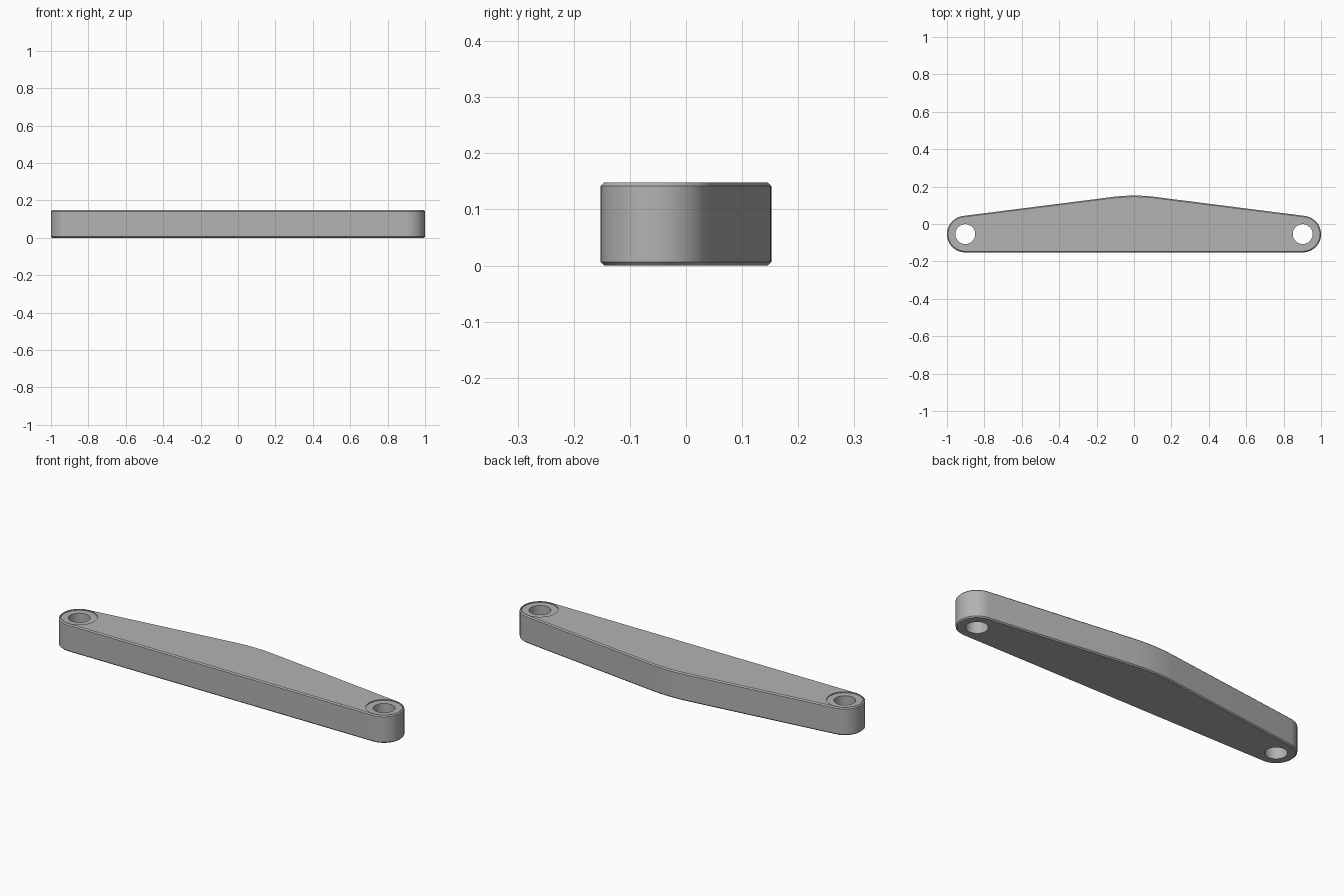
import bpy, bmesh
from math import sin, cos, pi, radians

if "Cube" in bpy.data.objects:
    bpy.data.objects.remove(bpy.data.objects["Cube"])

HEIGHT, CHAMFER = 0.148, 0.006
END_X, END_Y, END_R = 0.902, -0.054, 0.098
HOLE_R, RECESS_R, RECESS_DEPTH = 0.053, 0.088, 0.005
APEX_Y, CROWN_R, SLOPE = 0.152, 0.9, radians(7.25)

grey = bpy.data.materials.new("plain grey")
grey.use_nodes = True
colour = (0.45, 0.45, 0.45, 1)
grey.diffuse_color = colour
grey.node_tree.nodes["Principled BSDF"].inputs["Base Color"].default_value = colour


def arc(cx, cy, r, start, end, steps):
    angles = [start + (end - start) * i / steps for i in range(steps + 1)]
    return [(cx + r * cos(a), cy + r * sin(a)) for a in angles]


def cutter(name, x, radius, low, high):
    bpy.ops.mesh.primitive_cylinder_add(vertices=64, radius=radius, depth=high - low,
                                        location=(x, END_Y, (low + high) / 2))
    ob = bpy.context.object
    ob.name = name
    ob.hide_render = True
    ob.data.materials.append(grey)
    return ob


# Outline: rounded ends joined by a straight front and a crowned back
up = pi / 2
outline = arc(END_X, END_Y, END_R, -up, up - SLOPE, 32)
outline += arc(0, APEX_Y - CROWN_R, CROWN_R, up - SLOPE, up + SLOPE, 16)
outline += arc(-END_X, END_Y, END_R, up + SLOPE, 3 * up, 32)

# Arm body: extruded outline with chamfered rims
bm = bmesh.new()
base = bm.faces.new([bm.verts.new((x, y, 0)) for x, y in outline])
top = bmesh.ops.extrude_face_region(bm, geom=[base])
bmesh.ops.translate(bm, verts=[v for v in top["geom"] if isinstance(v, bmesh.types.BMVert)],
                    vec=(0, 0, HEIGHT))
bmesh.ops.recalc_face_normals(bm, faces=bm.faces)
rims = [e for e in bm.edges if abs(e.verts[0].co.z - e.verts[1].co.z) < 1e-6]
bmesh.ops.bevel(bm, geom=rims, offset=CHAMFER, segments=1, affect="EDGES")
mesh = bpy.data.meshes.new("link_arm")
bm.to_mesh(mesh)
bm.free()
mesh.materials.append(grey)
arm = bpy.data.objects.new("link_arm", mesh)
bpy.context.collection.objects.link(arm)

# Pin holes with a shallow round recess on top
cutters = []
for side, x in (("left", END_X), ("right", -END_X)):
    cutters.append(cutter(side + "_recess_cutter", x, RECESS_R, HEIGHT - RECESS_DEPTH, HEIGHT + 0.1))
    cutters.append(cutter(side + "_hole_cutter", x, HOLE_R, -0.1, HEIGHT + 0.2))

bpy.ops.object.select_all(action="DESELECT")
arm.select_set(True)
bpy.context.view_layer.objects.active = arm
for ob in cutters:
    mod = arm.modifiers.new(ob.name, "BOOLEAN")
    mod.operation = "DIFFERENCE"
    mod.solver = "EXACT"
    mod.object = ob
    bpy.ops.object.modifier_apply(modifier=mod.name)
for ob in cutters:
    bpy.data.objects.remove(ob)

bpy.ops.object.shade_smooth_by_angle(angle=radians(30))
